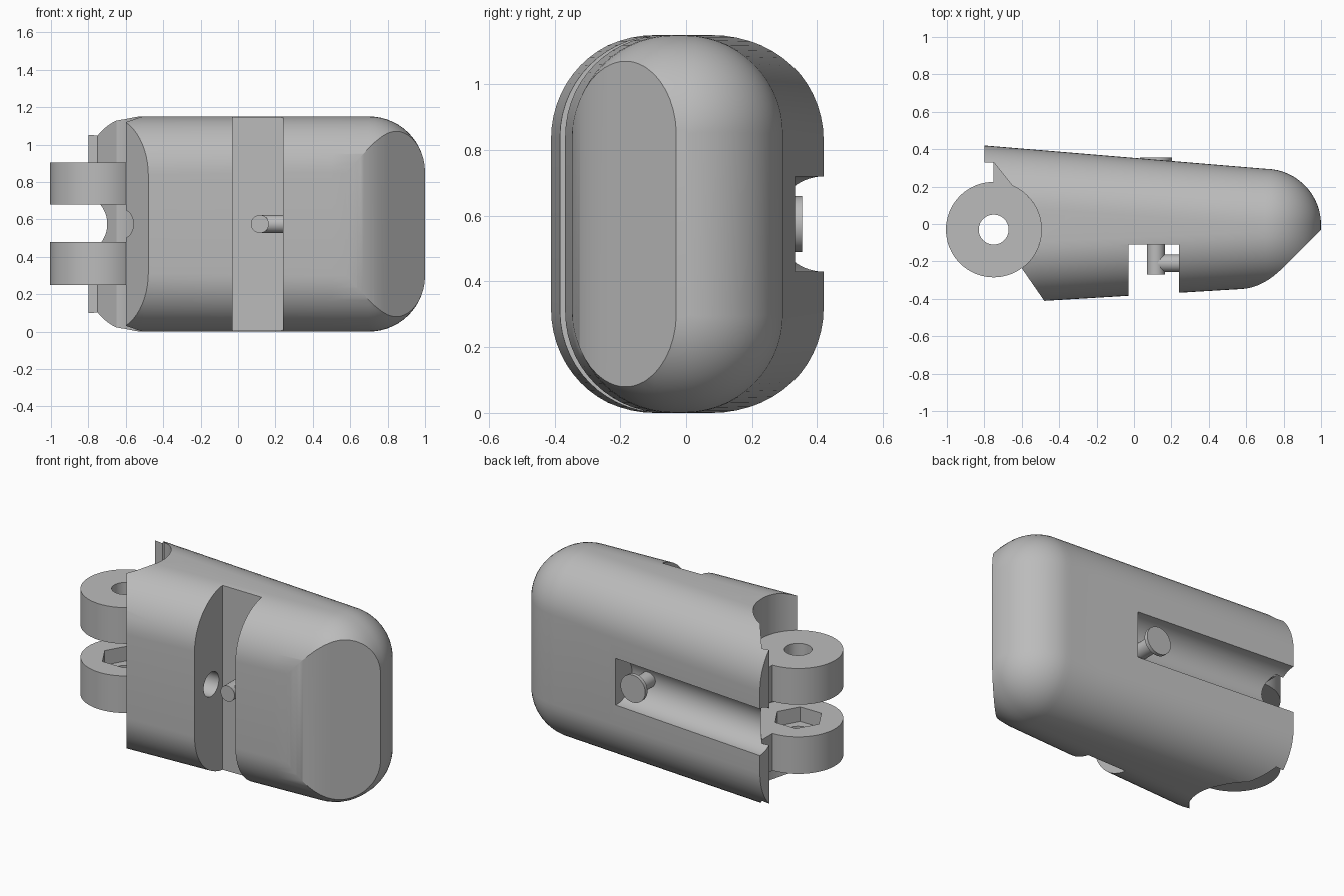
import bpy, bmesh, math
from mathutils import Vector

if "Cube" in bpy.data.objects:
    bpy.data.objects.remove(bpy.data.objects["Cube"])

grey = bpy.data.materials.new("plain grey")
grey.use_nodes = True
COLOUR = (0.5, 0.5, 0.5, 1)
grey.diffuse_color = COLOUR
grey.node_tree.nodes["Principled BSDF"].inputs["Base Color"].default_value = COLOUR

HINGE = Vector((-0.75, -0.03))
RING = 0.255
MID = 0.575


def make(name, bm):
    bmesh.ops.recalc_face_normals(bm, faces=bm.faces)
    mesh = bpy.data.meshes.new(name)
    bm.to_mesh(mesh)
    bm.free()
    mesh.materials.append(grey)
    ob = bpy.data.objects.new(name, mesh)
    bpy.context.collection.objects.link(ob)
    return ob


def loft(name, rings):
    bm = bmesh.new()
    loops = [[bm.verts.new(p) for p in ring] for ring in rings]
    n = len(loops[0])
    for a, b in zip(loops, loops[1:]):
        for i in range(n):
            j = (i + 1) % n
            bm.faces.new((a[i], a[j], b[j], b[i]))
    bm.faces.new(loops[0])
    bm.faces.new(loops[-1])
    return make(name, bm)


def prism(name, outline, z0, z1):
    return loft(name, [[(p[0], p[1], z) for p in outline] for z in (z0, z1)])


def rod(name, start, end, radius, sides=48):
    start, end = Vector(start), Vector(end)
    turn = (end - start).to_track_quat('Z', 'Y')
    circle = [turn @ Vector((radius * math.cos(a), radius * math.sin(a), 0))
              for a in (2 * math.pi * i / sides for i in range(sides))]
    return loft(name, [[c + p for c in circle] for p in (start, end)])


def boolean(ob, cutter, operation='DIFFERENCE'):
    mod = ob.modifiers.new("cut", 'BOOLEAN')
    mod.operation, mod.solver, mod.object = operation, 'EXACT', cutter
    bpy.context.view_layer.objects.active = ob
    bpy.ops.object.modifier_apply(modifier=mod.name)
    bpy.data.objects.remove(cutter)


def smooth(ob):
    bpy.ops.object.select_all(action='DESELECT')
    ob.select_set(True)
    bpy.context.view_layer.objects.active = ob
    bpy.ops.object.shade_smooth_by_angle(angle=math.radians(25))


def arc(centre, radius, a0, a1, steps):
    return [centre + radius * Vector((math.cos(a), math.sin(a)))
            for a in (math.radians(a0 + (a1 - a0) * i / steps) for i in range(steps + 1))]


def front_y(x):
    return -0.43 + 0.06 * (x + 0.8)


def back_y(x):
    return 0.42 - 0.083 * (x + 0.8)


# Tapered rounded section in the y-z plane, shrunk by inset at the rounded end
def section(x, inset):
    y0, y1 = front_y(x), back_y(min(x, 0.7)) - inset
    half = MID - inset
    rf = min(0.32 - 0.02 * (x + 0.8) / 1.5, half)
    rb = max(rf - inset, 0.01)
    rf = min(rf, y1 - y0 - rb - 0.002)
    ring = []
    for y, s, r, a in ((y1 - rb, 1, rb, 0), (y0 + rf, 1, rf, 90),
                       (y0 + rf, -1, rf, 180), (y1 - rb, -1, rb, 270)):
        ring += arc(Vector((y, MID + s * (half - r))), r, a, a + 90, 14)
    return [(x, p[0], p[1]) for p in ring]


rings = [section(-0.9 + 0.2 * i, 0) for i in range(9)]
for i in range(15):
    t = math.radians(88 * i / 14)
    rings.append(section(0.7 + 0.3 * math.sin(t), 0.3 * (1 - math.cos(t))))
body = loft("body", rings)

# Plan outline: slanted nose, blended front corner, cross groove, hinge clearance
a, c, b = Vector((0.58, -0.347)), Vector((0.693, -0.339)), Vector((0.80, -0.23))
blend = [a * (1 - t) ** 2 + c * 2 * t * (1 - t) + b * t * t for t in (i / 12 for i in range(13))]
outline = [(1.1, 0.07), (1.1, 0.6), (-0.8, 0.6), (-0.8, 0.33), (-0.75, 0.33)]
outline += arc(HINGE, RING, 67, -54, 32)
outline += [(-0.48, -0.41), (-0.4, -0.53), (-0.03, -0.53), (-0.03, -0.11),
            (0.24, -0.11), (0.24, -0.45), (0.5, -0.36)] + blend
boolean(body, prism("plan_cutter", outline, -0.2, 1.4), 'INTERSECT')

# Rounded slot along the back, and the cable hole behind the groove
boolean(body, rod("slot_cutter", (-0.9, back_y(-0.9), MID), (0.25, back_y(0.25), MID), 0.145, 64))
boolean(body, rod("hole_cutter", (-0.8, -0.22, MID), (0.1, -0.22, MID), 0.075))
smooth(body)

# Hinge lugs, each with a short web to the body
lug_outline = arc(HINGE, RING, 67, -270, 80) + [Vector((-0.75, 0.33))]
for name, z0, z1 in (("lower_hinge_lug", 0.25, 0.48), ("upper_hinge_lug", 0.68, 0.905)):
    lug = prism(name, lug_outline, z0, z1)
    boolean(lug, rod("bore_cutter", (*HINGE, 0), (*HINGE, 1.2), 0.08))
    if name.startswith("lower"):
        nut = arc(HINGE, 0.145, 0, 300, 5)
        boolean(lug, prism("nut_cutter", nut, 0.39, 0.6))
    smooth(lug)

# Push pin: shaft through the body, button in the slot, side arm in the groove
PIN_X = 0.117
for name, start, end, radius in (
        ("pin_shaft", (PIN_X, -0.27, MID), (PIN_X, 0.34, MID), 0.048),
        ("pin_button", (PIN_X, 0.332, MID), (PIN_X, 0.355, MID), 0.085),
        ("pin_arm", (PIN_X, -0.21, MID), (0.26, -0.21, MID), 0.047)):
    smooth(rod(name, start, end, radius))
